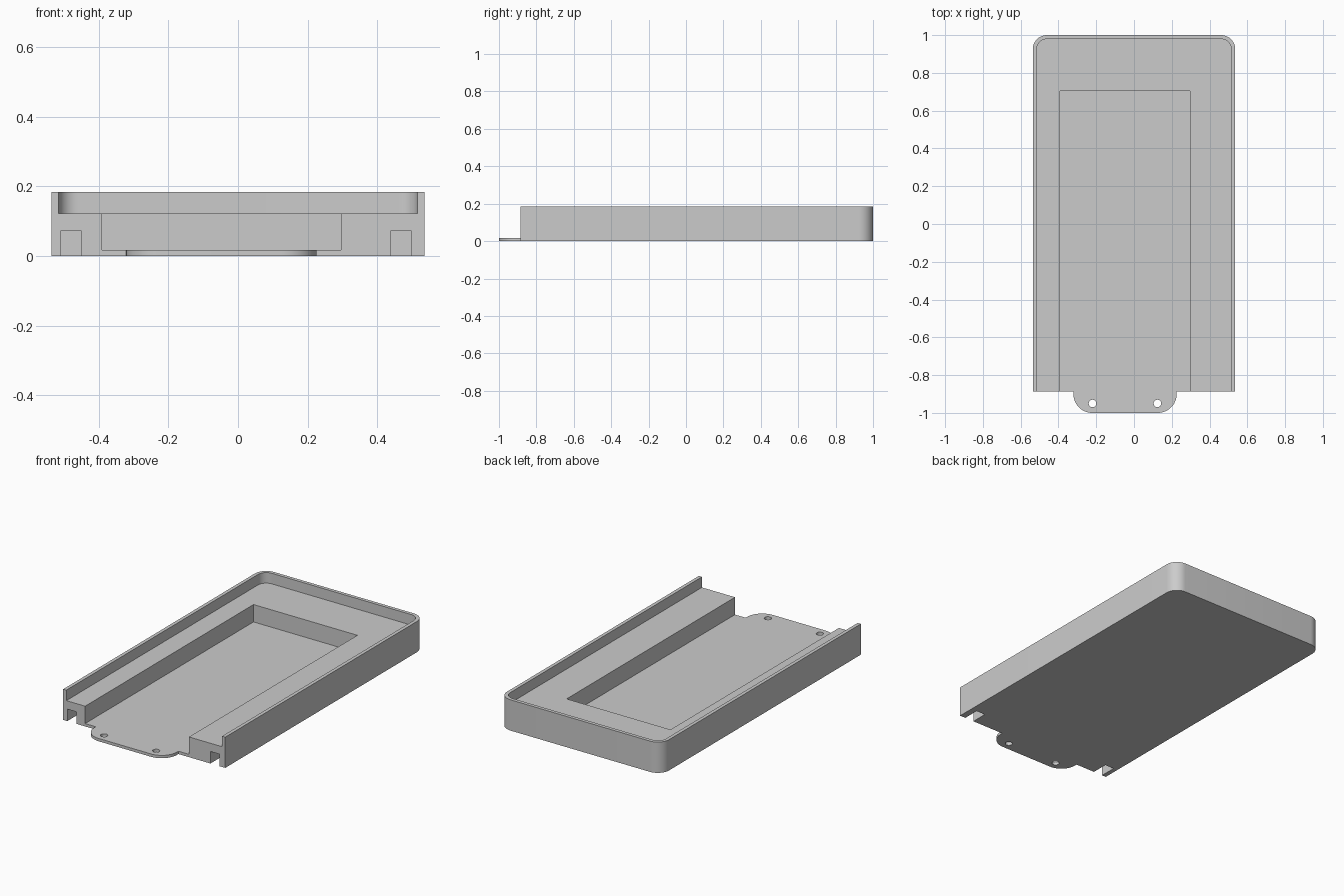
import bpy
import bmesh
from math import cos, sin, pi, radians

cube = bpy.data.objects.get("Cube")
if cube:
    bpy.data.objects.remove(cube, do_unlink=True)

# Main measurements
HALF_W, BACK, FRONT, TAB_FRONT = 0.536, 1.0, -0.886, -1.0
HEIGHT, LEDGE_Z, FLOOR_Z = 0.184, 0.121, 0.017
TAB_L, TAB_R, TAB_RADIUS = -0.321, 0.226, 0.1
POCKET_L, POCKET_R, POCKET_BACK = -0.391, 0.296, 0.705
WALL = 0.021
OUTER_RADIUS = 0.075
OUT = 1.2  # cutters reach past the part

grey = bpy.data.materials.new("plain grey")
grey.use_nodes = True
colour = (0.6, 0.6, 0.6, 1)
grey.diffuse_color = colour
grey.node_tree.nodes["Principled BSDF"].inputs["Base Color"].default_value = colour


def arc(cx, cy, r, start, steps=12):
    """Quarter circle, counterclockwise from the start angle in degrees."""
    angles = [radians(start) + i * pi / 2 / steps for i in range(steps + 1)]
    return [(cx + r * cos(a), cy + r * sin(a)) for a in angles]


def prism(name, outline, z0, z1):
    """Solid made by raising a flat outline from z0 to z1."""
    bm = bmesh.new()
    face = bm.faces.new([bm.verts.new((x, y, z0)) for x, y in outline])
    raised = bmesh.ops.extrude_face_region(bm, geom=[face])["geom"]
    top = [v for v in raised if isinstance(v, bmesh.types.BMVert)]
    bmesh.ops.translate(bm, verts=top, vec=(0, 0, z1 - z0))
    bmesh.ops.recalc_face_normals(bm, faces=bm.faces)
    mesh = bpy.data.meshes.new(name)
    bm.to_mesh(mesh)
    bm.free()
    mesh.materials.append(grey)
    obj = bpy.data.objects.new(name, mesh)
    bpy.context.collection.objects.link(obj)
    return obj


def rounded_back(half_w, back, r):
    return arc(half_w - r, back - r, r, 0) + arc(r - half_w, back - r, r, 90)


def box_outline(x0, x1, y0, y1):
    return [(x0, y0), (x1, y0), (x1, y1), (x0, y1)]


# Tray body with its mounting tab, as one solid
outline = rounded_back(HALF_W, BACK, OUTER_RADIUS)
outline += [(-HALF_W, FRONT), (TAB_L, FRONT)]
outline += arc(TAB_L + TAB_RADIUS, TAB_FRONT + TAB_RADIUS, TAB_RADIUS, 180)
outline += arc(TAB_R - TAB_RADIUS, TAB_FRONT + TAB_RADIUS, TAB_RADIUS, 270)
outline += [(TAB_R, FRONT), (HALF_W, FRONT)]
tray = prism("tray", outline, 0, HEIGHT)

# Deep pocket, widening in front to leave only the thin tab
pocket = [(POCKET_L, POCKET_BACK), (POCKET_L, FRONT), (-OUT, FRONT), (-OUT, -OUT),
          (OUT, -OUT), (OUT, FRONT), (POCKET_R, FRONT), (POCKET_R, POCKET_BACK)]
cutters = [prism("pocket_cutter", pocket, FLOOR_Z, 1)]

# Shallow recess inside the rim, open at the front
recess = rounded_back(HALF_W - WALL, BACK - WALL, OUTER_RADIUS - WALL)
recess += [(WALL - HALF_W, -OUT), (HALF_W - WALL, -OUT)]
cutters.append(prism("recess_cutter", recess, LEDGE_Z, 1))

# Short notches under the front ends of the rails
for side, x in (("right", -0.509), ("left", 0.438)):
    notch = box_outline(x, x + 0.06, -OUT, FRONT + 0.1)
    cutters.append(prism(side + "_notch_cutter", notch, -0.1, 0.072))

# Screw holes in the tab
for side, x in (("right", -0.22), ("left", 0.124)):
    circle = [p for q in range(4) for p in arc(x, -0.95, 0.02, 90 * q, 6)[:-1]]
    cutters.append(prism(side + "_hole_cutter", circle, -0.1, 0.1))

# Cut everything out, then drop the cutters
bpy.context.view_layer.objects.active = tray
for cutter in cutters:
    cutter.hide_render = True
    cut = tray.modifiers.new(cutter.name, "BOOLEAN")
    cut.operation = "DIFFERENCE"
    cut.solver = "EXACT"
    cut.object = cutter
    bpy.ops.object.modifier_apply(modifier=cut.name)
    bpy.data.objects.remove(cutter, do_unlink=True)

bpy.ops.object.select_all(action="DESELECT")
tray.select_set(True)
bpy.ops.object.shade_smooth_by_angle(angle=radians(30))
